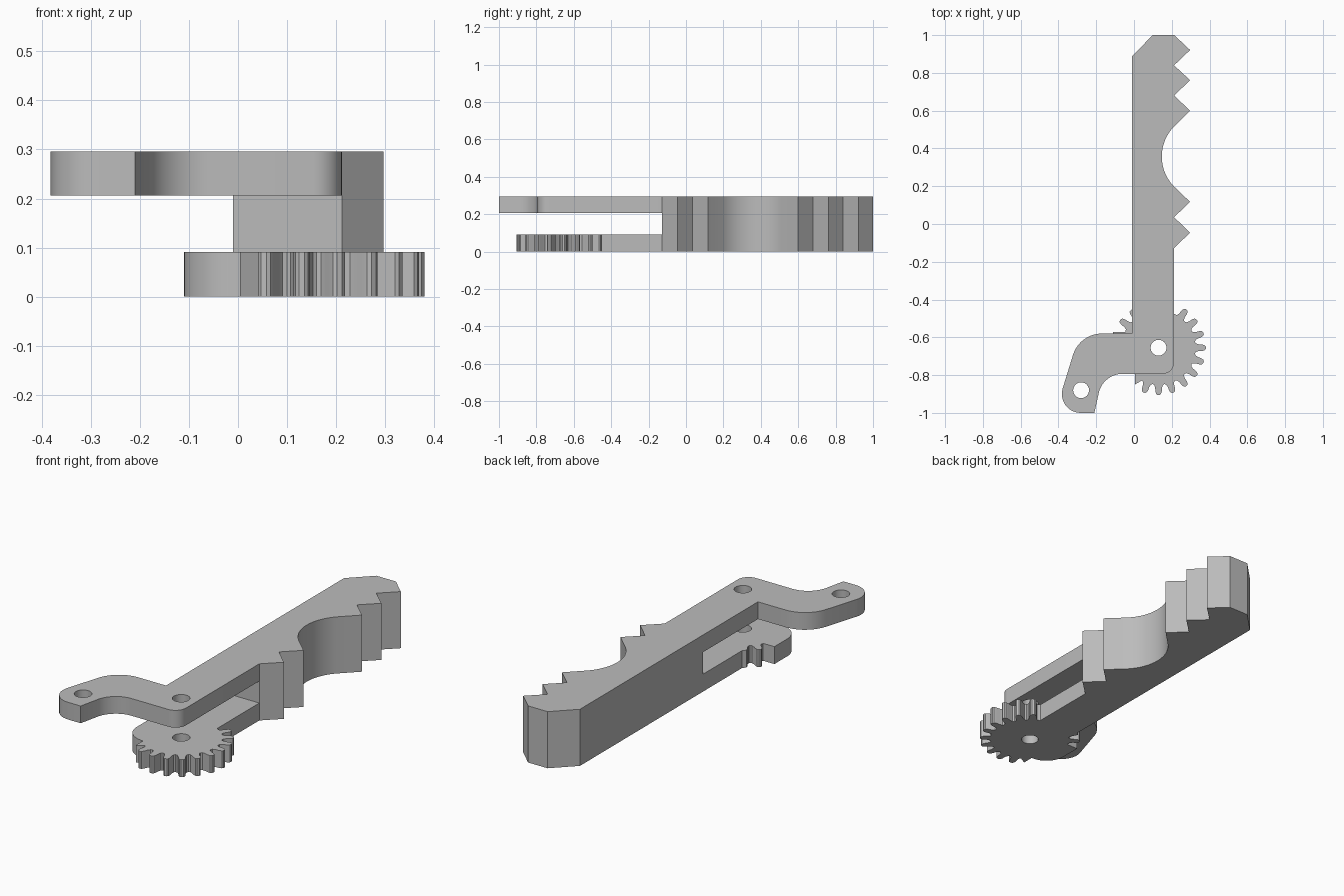
import bpy
from math import cos, sin, radians

if "Cube" in bpy.data.objects:
    bpy.data.objects.remove(bpy.data.objects["Cube"], do_unlink=True)

GREY = (0.5, 0.5, 0.5, 1)
grey = bpy.data.materials.new("plain grey")
grey.use_nodes = True
grey.diffuse_color = GREY
grey.node_tree.nodes["Principled BSDF"].inputs["Base Color"].default_value = GREY

LEFT, RIGHT = -0.01, 0.212      # sides of the straight bar
SPLIT = -0.127                  # where the solid jaw forks into two plates
HUB = (0.13, -0.655)
PIN = (-0.28, -0.88)


def polar(centre, radius, angle):
    a = radians(angle)
    return (centre[0] + radius * cos(a), centre[1] + radius * sin(a))


def arc(centre, radius, start, end, steps=12):
    return [polar(centre, radius, start + (end - start) * i / steps)
            for i in range(steps + 1)]


def hole(centre):
    return arc(centre, 0.042, 0, 360, 32)[:-1]


def plate(name, bottom, top, outline, holes=()):
    """Extrude a filled outline, with holes, between two heights."""
    curve = bpy.data.curves.new(name, "CURVE")
    curve.dimensions = "2D"
    curve.fill_mode = "BOTH"
    curve.extrude = (top - bottom) / 2
    for loop in (outline, *holes):
        spline = curve.splines.new("POLY")
        spline.points.add(len(loop) - 1)
        for point, (x, y) in zip(spline.points, loop):
            point.co = (x, y, 0, 1)
        spline.use_cyclic_u = True
    obj = bpy.data.objects.new(name, curve)
    bpy.context.collection.objects.link(obj)
    obj.location.z = (bottom + top) / 2
    bpy.ops.object.select_all(action="DESELECT")
    obj.select_set(True)
    bpy.context.view_layer.objects.active = obj
    bpy.ops.object.convert(target="MESH")
    bpy.ops.object.mode_set(mode="EDIT")
    bpy.ops.mesh.select_all(action="SELECT")
    bpy.ops.mesh.remove_doubles(threshold=0.0005)
    bpy.ops.mesh.normals_make_consistent(inside=False)
    bpy.ops.object.mode_set(mode="OBJECT")
    obj.data.materials.clear()
    obj.data.materials.append(grey)
    bpy.ops.object.shade_smooth_by_angle(angle=radians(30))
    return obj


# Gear tooth: half profile as (angle, radius), mirrored about its tip
FLANK = [(9, 0.195), (6.5, 0.199), (4.8, 0.213), (4.2, 0.232), (3, 0.245), (1.3, 0.25)]


def tooth(angle):
    half = [(-a, r) for a, r in FLANK]
    profile = half + [(a, r) for a, r in reversed(FLANK[1:])]
    return [polar(HUB, r, angle + a) for a, r in profile]


# Full height jaw with pointed gripping teeth and a round grip
def points_up(valleys):
    out = []
    for y in valleys:
        out += [(RIGHT, y), (0.297, y + 0.081)]
    return out


jaw = [(LEFT, SPLIT)] + points_up([SPLIT, 0.036])
jaw += arc((0.374, 0.357), 0.227, 224, 136, 16)
jaw += [(0.297, 0.6)] + points_up([0.68, 0.84])
jaw += [(0.213, 1), (0.1, 1), (LEFT, 0.89)]
plate("jaw", 0, 0.296, jaw)

# Lower plate: gear on a bar, with a rounded stop block on one side
gear = [(0.004, -0.79), (0.004, -0.85)]
for i in range(10):
    gear += tooth(-108 + 18 * i)
gear += [polar(HUB, 0.197, 63), (RIGHT, -0.475), (RIGHT, SPLIT), (LEFT, SPLIT), (LEFT, -0.45)]
gear += tooth(126)[len(FLANK) + 1:] + tooth(144)
gear += [(-0.045, -0.573), (-0.11, -0.573)]
gear += arc((0, -0.68), 0.11, 180, 270)
plate("gear_arm", 0, 0.091, gear, [hole(HUB)])

# Upper plate: bar that bends sideways into a crank
crank = [(RIGHT, SPLIT), (LEFT, SPLIT), (LEFT, -0.58)]
crank += arc((-0.17, -0.74), 0.16, 90, 163)
crank += arc((-0.282, -0.9), 0.1, 163, 270)
crank += [(-0.21, -1)]
crank += arc((-0.06, -0.923), 0.13, 163, 90)
crank += arc((RIGHT - 0.06, -0.733), 0.06, 270, 360, 8)
plate("crank_arm", 0.206, 0.296, crank, [hole(HUB), hole(PIN)])
